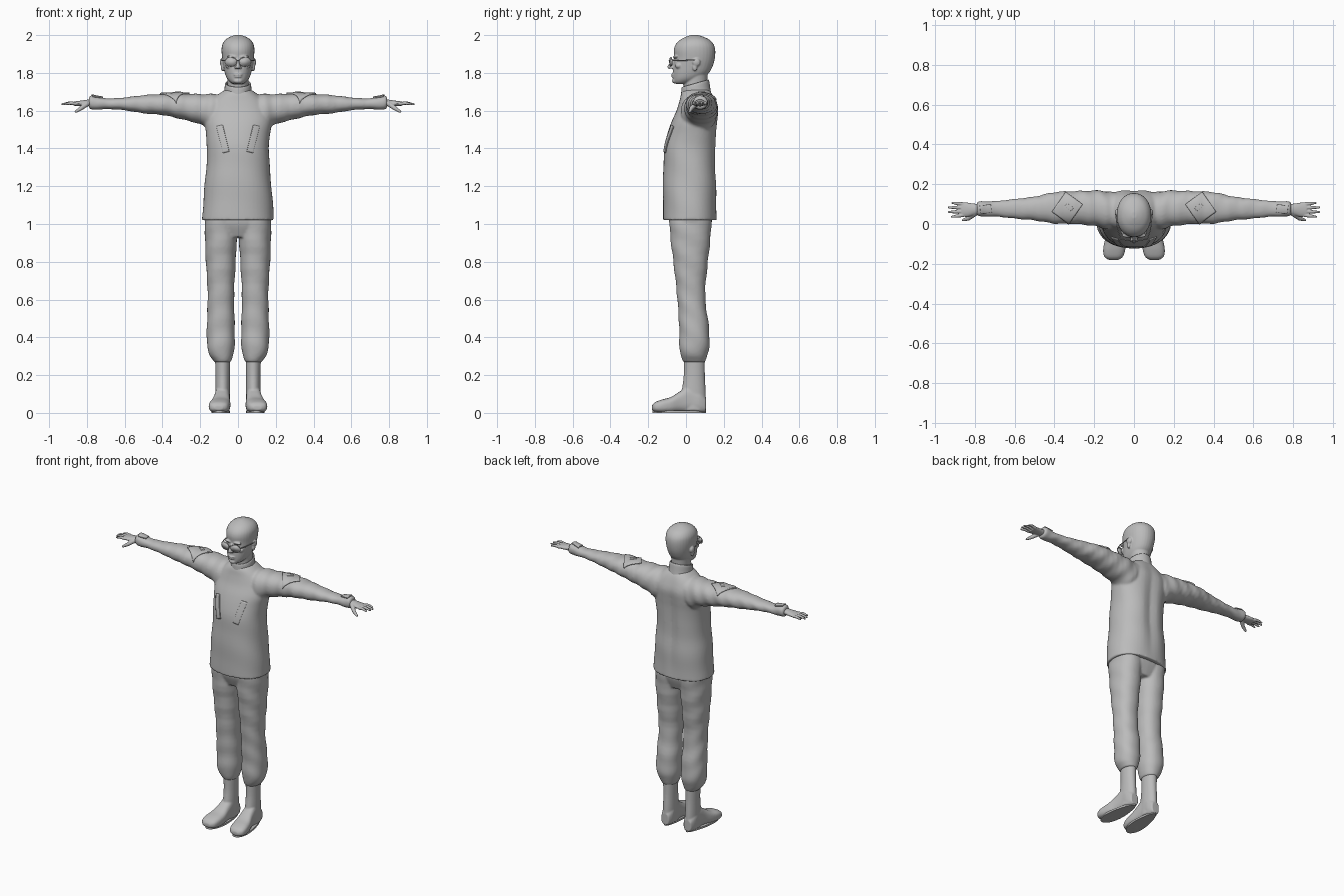
import bpy, bmesh, math
from mathutils import Matrix, Vector

cube = bpy.data.objects.get("Cube")
if cube:
    bpy.data.objects.remove(cube)

grey = bpy.data.materials.new("plain grey")
grey.use_nodes = True
grey.diffuse_color = (0.5, 0.5, 0.5, 1)
grey.node_tree.nodes["Principled BSDF"].inputs["Base Color"].default_value = (0.5, 0.5, 0.5, 1)


def spline(rows, steps):
    """Smooth in-between rows through the given ones."""
    out = []
    for i in range(len(rows) - 1):
        a, b = rows[max(i - 1, 0)], rows[i]
        c, d = rows[i + 1], rows[min(i + 2, len(rows) - 1)]
        for s in range(steps):
            t = s / steps
            out.append([q + 0.5 * t * (r - p + t * (2 * p - 5 * q + 4 * r - e + t * (3 * (q - r) + e - p)))
                        for p, q, r, e in zip(a, b, c, d)])
    return out + [list(rows[-1])]


def loft(bm, axis, rows, power=2.0, fold=0.0, freq=60, sides=(1,), steps=4, n=32):
    """Skin along an axis; a row is position, then low and high on the two other axes."""
    order = {"x": (0, 1, 2), "y": (1, 0, 2), "z": (2, 0, 1)}[axis]
    for side in sides:
        rings = []
        for t, a0, a1, b0, b1 in spline(rows, steps):
            ring = []
            for k in range(n):
                th = math.tau * k / n
                c, s = math.cos(th), math.sin(th)
                f = 1 + fold * math.sin(t * freq + 2 * math.sin(th) + th)
                p = [0, 0, 0]
                p[order[0]] = t
                p[order[1]] = (a0 + a1) / 2 + (a1 - a0) / 2 * f * math.copysign(abs(c) ** (2 / power), c)
                p[order[2]] = (b0 + b1) / 2 + (b1 - b0) / 2 * f * math.copysign(abs(s) ** (2 / power), s)
                ring.append(bm.verts.new((p[0] * side, p[1], p[2])))
            rings.append(ring)
        for lo, hi in zip(rings, rings[1:]):
            for k in range(n):
                bm.faces.new((lo[k], lo[(k + 1) % n], hi[(k + 1) % n], hi[k]))
        bm.faces.new(rings[0])
        bm.faces.new(rings[-1])


def blob(bm, centre, radii):
    m = Matrix.Translation(centre) @ Matrix.Diagonal((*radii, 1))
    bmesh.ops.create_uvsphere(bm, u_segments=20, v_segments=12, radius=1, matrix=m)


def limb(bm, p0, p1, r0, r1):
    """Tapered capsule between two points."""
    p0, p1 = Vector(p0), Vector(p1)
    d = p1 - p0
    m = Matrix.Translation((p0 + p1) / 2) @ d.to_track_quat("Z", "Y").to_matrix().to_4x4()
    bmesh.ops.create_cone(bm, cap_ends=True, segments=16, radius1=r0, radius2=r1, depth=d.length, matrix=m)
    blob(bm, p0, (r0,) * 3)
    blob(bm, p1, (r1,) * 3)


def finish(name, bm, voxel=0, smooth=0):
    bmesh.ops.recalc_face_normals(bm, faces=bm.faces)
    for f in bm.faces:
        f.smooth = True
    me = bpy.data.meshes.new(name)
    bm.to_mesh(me)
    bm.free()
    me.materials.append(grey)
    ob = bpy.data.objects.new(name, me)
    bpy.context.collection.objects.link(ob)
    if voxel:
        mod = ob.modifiers.new("Fuse", "REMESH")
        mod.mode, mod.voxel_size, mod.use_smooth_shade = "VOXEL", voxel, True
        mod = ob.modifiers.new("Soften", "SMOOTH")
        mod.factor, mod.iterations = 0.5, smooth
    return ob


def tube(name, points, radius, cyclic=False):
    cu = bpy.data.curves.new(name, "CURVE")
    cu.dimensions, cu.bevel_depth, cu.bevel_resolution = "3D", radius, 2
    cu.use_fill_caps = True
    sp = cu.splines.new("POLY")
    sp.points.add(len(points) - 1)
    for q, p in zip(sp.points, points):
        q.co = (*p, 1)
    sp.use_cyclic_u = cyclic
    cu.materials.append(grey)
    bpy.context.collection.objects.link(bpy.data.objects.new(name, cu))


BOTH = (1, -1)

# Jacket: body and sleeves fused into one skin
bm = bmesh.new()
body = [(1.02, .19, -.12, .163), (1.1, .185, -.122, .164), (1.2, .177, -.122, .164),
        (1.3, .168, -.12, .16), (1.4, .164, -.115, .16), (1.48, .17, -.098, .165),
        (1.54, .178, -.078, .17), (1.6, .17, -.05, .172), (1.65, .145, -.034, .158),
        (1.69, .1, -.025, .14), (1.715, .06, -.01, .12)]
loft(bm, "z", [(z, -w, w, f, b) for z, w, f, b in body], power=2.3, fold=.008, freq=30, n=48)
for v in bm.verts:  # hollow down the middle of the back
    if v.co.y > .05:
        v.co.y -= .014 * math.exp(-(v.co.x / .035) ** 2) * math.sin((v.co.z - 1.02) * 4.4)
loft(bm, "x", [(.05, -.02, .15, 1.5, 1.685), (.14, -.025, .165, 1.495, 1.688),
               (.2, -.01, .168, 1.528, 1.688), (.3, 0, .165, 1.555, 1.69),
               (.4, .002, .16, 1.577, 1.688), (.5, .018, .138, 1.586, 1.682),
               (.6, .027, .126, 1.602, 1.67), (.68, .036, .117, 1.608, 1.665),
               (.74, .037, .114, 1.606, 1.672), (.775, .037, .114, 1.605, 1.682),
               (.79, .044, .108, 1.612, 1.672)], power=2.2, fold=.035, freq=75, sides=BOTH)
jacket = finish("jacket", bm, .007, 5)

# Standing collar, lower at the front
bm = bmesh.new()
loft(bm, "z", [(1.66, -.08, .08, -.03, .135), (1.7, -.072, .072, -.026, .128),
               (1.74, -.069, .069, -.024, .122), (1.742, -.062, .062, -.018, .115),
               (1.71, -.06, .06, -.016, .113)], steps=3)
for v in bm.verts:
    v.co.z += (v.co.y - .05) * .28
finish("collar", bm)

# Trousers, gathered above the boots
bm = bmesh.new()
loft(bm, "z", [(.93, -.1, .1, -.06, .11), (1, -.172, .172, -.088, .135),
               (1.06, -.172, .172, -.09, .138)], power=2.4)
loft(bm, "z", [(1.04, .002, .175, -.088, .135), (.95, .004, .175, -.085, .132),
               (.8, .012, .17, -.067, .116), (.65, .02, .161, -.05, .102),
               (.55, .02, .162, -.042, .108), (.45, .017, .165, -.036, .122),
               (.36, .018, .164, -.035, .124), (.31, .024, .152, -.03, .115),
               (.28, .033, .132, -.02, .106), (.268, .04, .124, -.012, .1)],
     power=2.2, fold=.022, freq=48, sides=BOTH)
finish("trousers", bm, .007, 4)

# Boots: shaft and foot
for side, word in zip(BOTH, ("left", "right")):
    bm = bmesh.new()
    loft(bm, "z", [(.3, .04, .122, -.012, .1), (.2, .043, .119, -.012, .1),
                   (.12, .043, .119, -.022, .104), (.05, .043, .12, -.03, .106),
                   (.012, .045, .12, -.03, .106)], sides=(side,))
    loft(bm, "y", [(.105, .055, .108, .005, .08), (.07, .043, .12, 0, .12),
                   (.02, .044, .122, .002, .145), (-.03, .043, .13, .004, .115),
                   (-.08, .04, .146, 0, .084), (-.13, .044, .155, 0, .07),
                   (-.165, .056, .149, .006, .056), (-.181, .08, .125, .016, .038)],
         power=2.7, sides=(side,))
    finish(word + "_boot", bm, .005, 4)
    # Sole with a slight overhang
    bm = bmesh.new()
    bmesh.ops.create_circle(bm, cap_ends=True, segments=40, radius=1)
    for v in bm.verts:
        t = v.co.y
        half = .043 - .012 * t
        v.co = (side * (.09 - .01 * t + half * 1.08 * v.co.x), -.036 + .142 * t, 0)
    ex = bmesh.ops.extrude_face_region(bm, geom=bm.faces[:])
    bmesh.ops.translate(bm, verts=[g for g in ex["geom"] if isinstance(g, bmesh.types.BMVert)], vec=(0, 0, .012))
    ob = finish(word + "_sole", bm)
    for p in ob.data.polygons:
        p.use_smooth = False

    # Hand with fanned fingers and a lowered thumb
    bm = bmesh.new()
    loft(bm, "x", [(.76, .05, .1, 1.625, 1.662), (.8, .045, .102, 1.623, 1.658),
                   (.84, .036, .108, 1.624, 1.652), (.868, .038, .108, 1.626, 1.648)], sides=(side,))
    for y0, x1, y1 in ((.044, .915, .036), (.063, .929, .06), (.082, .93, .083), (.1, .912, .106)):
        mid = (side * (.86 + x1) / 2, (y0 + y1) / 2, 1.64)
        limb(bm, (side * .86, y0, 1.637), mid, .0098, .0085)
        limb(bm, mid, (side * x1, y1, 1.634), .0085, .0055)
    limb(bm, (side * .8, .052, 1.635), (side * .832, .028, 1.612), .014, .011)
    limb(bm, (side * .832, .028, 1.612), (side * .858, .02, 1.595), .011, .007)
    finish(word + "_hand", bm, .003, 3)

# Head: skull, neck, face features and ears
bm = bmesh.new()
skull = [(1.742, .024, -.055, 0), (1.75, .04, -.066, .04), (1.77, .058, -.069, .085),
         (1.8, .07, -.07, .122), (1.84, .078, -.068, .143), (1.88, .084, -.063, .153),
         (1.92, .087, -.065, .155), (1.95, .083, -.055, .147), (1.975, .067, -.031, .125),
         (1.992, .04, .002, .09), (2.001, .012, .03, .06)]
loft(bm, "z", [(z, -w, w, f, b) for z, w, f, b in skull], power=2.1)
loft(bm, "z", [(1.68, -.058, .058, -.012, .112), (1.74, -.055, .055, -.012, .112),
               (1.8, -.06, .06, -.01, .115)])
limb(bm, (0, -.064, 1.868), (0, -.087, 1.832), .008, .0115)
blob(bm, (0, -.068, 1.791), (.024, .01, .006))
blob(bm, (0, -.067, 1.78), (.021, .01, .006))
blob(bm, (0, -.06, 1.757), (.024, .014, .013))
for s in BOTH:
    blob(bm, (s * .011, -.076, 1.829), (.009, .011, .007))
    blob(bm, (s * .032, -.056, 1.884), (.03, .013, .008))
    blob(bm, (s * .047, -.038, 1.838), (.02, .02, .016))
    blob(bm, (s * .084, .055, 1.856), (.012, .021, .022))
    blob(bm, (s * .082, .047, 1.83), (.009, .013, .022))
finish("head", bm, .004, 4)

# Spectacles
for s, word in zip(BOTH, ("left", "right")):
    rim = []
    for k in range(24):
        a = math.tau * k / 24
        rim.append((s * (.038 + .03 * math.cos(a)), -.08 + .006 * math.cos(a), 1.858 + .023 * math.sin(a)))
    tube(word + "_rim", rim, .0028, True)
    bm = bmesh.new()
    bm.faces.new([bm.verts.new(p) for p in rim])
    finish(word + "_lens", bm).modifiers.new("Thick", "SOLIDIFY").thickness = .003
    tube(word + "_temple", [(s * .068, -.073, 1.865), (s * .082, -.03, 1.866),
                            (s * .091, .045, 1.868), (s * .09, .068, 1.85)], .0028)
tube("bridge", [(-.009, -.085, 1.864), (0, -.09, 1.867), (.009, -.085, 1.864)], .0028)


# Cloth patches draped onto the jacket
def patch(name, centre, size, turn, axis, thick=.006):
    bm = bmesh.new()
    bmesh.ops.create_grid(bm, x_segments=16, y_segments=16, size=.5)
    m = Matrix.Rotation(turn, 4, "Z") @ Matrix.Diagonal((*size, 1, 1))
    if axis == "y":
        m = Matrix.Rotation(math.pi / 2, 4, "X") @ m
    bmesh.ops.transform(bm, matrix=Matrix.Translation(centre) @ m, verts=bm.verts)
    ob = finish(name, bm)
    sw = ob.modifiers.new("Drape", "SHRINKWRAP")
    sw.target, sw.wrap_method, sw.offset = jacket, "PROJECT", .003
    sw.use_project_y, sw.use_project_z = axis == "y", axis == "z"
    sw.use_negative_direction, sw.use_positive_direction = axis == "z", axis == "y"
    so = ob.modifiers.new("Thick", "SOLIDIFY")
    so.thickness, so.offset = thick, 0


for s, word in zip(BOTH, ("left", "right")):
    patch(word + "_chest_pocket", (s * .08, -.3, 1.45), (.034, .145), -s * .24, "y")
    patch(word + "_shoulder_flap", (s * .335, .08, 1.9), (.105, .12), s * .62, "z", .009)
    patch(word + "_flap_tab", (s * .325, .085, 1.9), (.04, .02), s * .62, "z", .016)
    patch(word + "_cuff_tab", (s * .745, .075, 1.9), (.055, .04), -s * .15, "z", .008)
